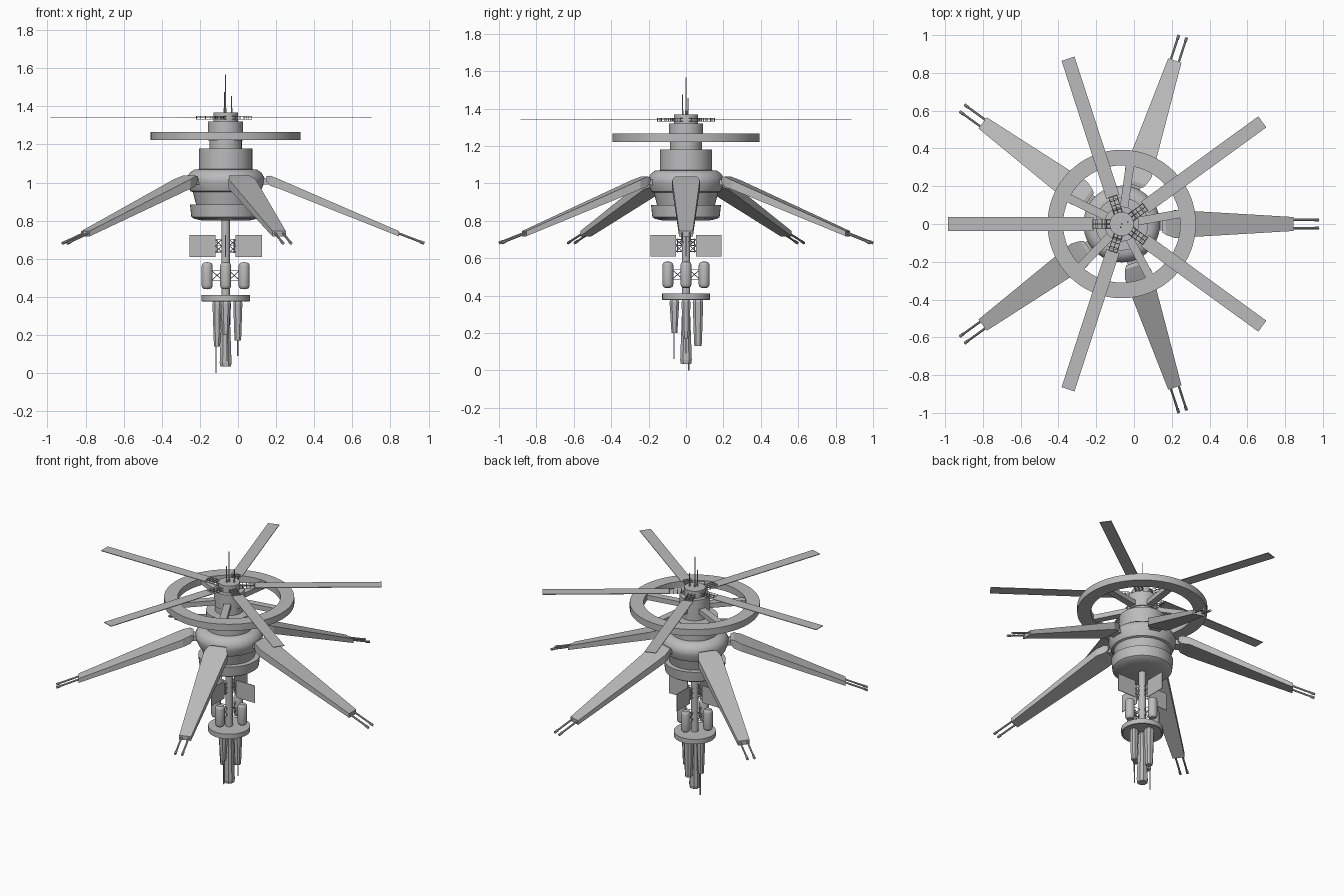
import bpy, bmesh
from math import pi, radians
from mathutils import Vector, Matrix

cube = bpy.data.objects.get("Cube")
if cube:
    bpy.data.objects.remove(cube, do_unlink=True)

AXIS_X = -0.065
hull = bpy.data.materials.new("hull grey")
hull.use_nodes = True
hull.diffuse_color = (0.5, 0.5, 0.5, 1)
hull.node_tree.nodes["Principled BSDF"].inputs["Base Color"].default_value = (0.5, 0.5, 0.5, 1)


def finish(bm, name, angles=(0,), smooth=False):
    """Turn a bmesh into objects, one per angle about the station axis."""
    bmesh.ops.recalc_face_normals(bm, faces=bm.faces)
    mesh = bpy.data.meshes.new(name)
    bm.to_mesh(mesh)
    bm.free()
    mesh.materials.append(hull)
    for i, angle in enumerate(angles):
        label = name if len(angles) == 1 else f"{name}_{i + 1}"
        ob = bpy.data.objects.new(label, mesh)
        bpy.context.collection.objects.link(ob)
        ob.location.x = AXIS_X
        ob.rotation_euler.z = radians(angle)
    if smooth:
        bpy.ops.object.select_all(action='DESELECT')
        ob.select_set(True)
        bpy.context.view_layer.objects.active = ob
        bpy.ops.object.shade_smooth_by_angle(angle=radians(35))


def around(count, start=0):
    return [start + 360 * i / count for i in range(count)]


def box(bm, lo, hi):
    lo, hi = Vector(lo), Vector(hi)
    m = Matrix.Translation((lo + hi) / 2) @ Matrix.Diagonal((*(hi - lo), 1))
    bmesh.ops.create_cube(bm, size=1, matrix=m)


def rod(bm, a, b, radius, sides=6):
    a, b = Vector(a), Vector(b)
    turn = (b - a).to_track_quat('Z', 'Y').to_matrix().to_4x4()
    bmesh.ops.create_cone(bm, cap_ends=True, segments=sides, radius1=radius, radius2=radius,
                          depth=(b - a).length, matrix=Matrix.Translation((a + b) / 2) @ turn)


def loft(bm, rings):
    """Skin a list of equal-sized point rings and cap both ends."""
    loops = [[bm.verts.new(p) for p in ring] for ring in rings]
    n = len(loops[0])
    for a, b in zip(loops, loops[1:]):
        for i in range(n):
            j = (i + 1) % n
            bm.faces.new((a[i], a[j], b[j], b[i]))
    bm.faces.new(loops[0])
    bm.faces.new(loops[-1])


def lathe(bm, profile, center=(0, 0), segments=48, closed=False):
    """Spin (radius, height) points about a vertical line."""
    verts = [bm.verts.new((center[0] + r, center[1], z)) for r, z in profile]
    edges = [bm.edges.new(p) for p in zip(verts, verts[1:])]
    if closed:
        edges.append(bm.edges.new((verts[-1], verts[0])))
    bmesh.ops.spin(bm, geom=verts + edges, cent=(*center, 0), axis=(0, 0, 1),
                   angle=2 * pi, steps=segments, use_merge=True)
    bmesh.ops.remove_doubles(bm, verts=bm.verts, dist=0.0001)


def lathed(name, profile, **kw):
    bm = bmesh.new()
    lathe(bm, profile, **kw)
    finish(bm, name, smooth=True)


# Main body and hub
lathed("main_body", [(0, 0.8), (0.12, 0.8), (0.165, 0.81), (0.18, 0.82), (0.187, 0.885),
                     (0.155, 0.885), (0.172, 0.95), (0.185, 0.955), (0.203, 1.0),
                     (0.203, 1.025), (0.19, 1.05), (0.165, 1.068), (0.14, 1.07),
                     (0.14, 1.18), (0.085, 1.18), (0.085, 1.22), (0.092, 1.22),
                     (0.092, 1.32), (0.064, 1.32), (0.064, 1.367), (0, 1.367)])

# Habitat ring and spokes
lathed("habitat_ring", [(0.31, 1.222), (0.393, 1.222), (0.393, 1.266), (0.31, 1.266)],
       segments=64, closed=True)
bm = bmesh.new()
box(bm, (0.08, -0.022, 1.228), (0.32, 0.022, 1.26))
finish(bm, "ring_spoke", around(5, 10))

# Long thin blades with lattice mounts
bm = bmesh.new()
box(bm, (0.15, -0.036, 1.338), (0.92, 0.036, 1.342))
finish(bm, "solar_blade", around(5, 36))
bm = bmesh.new()
for z in (1.332, 1.348):
    for y in (-0.022, 0, 0.022):
        rod(bm, (0.055, y, z), (0.155, y, z), 0.002, 4)
    for x in (0.08, 0.105, 0.13, 0.153):
        rod(bm, (x, -0.022, z), (x, 0.022, z), 0.002, 4)
for y in (-0.022, 0.022):
    for x in (0.08, 0.105, 0.13, 0.153):
        rod(bm, (x, y, 1.332), (x, y, 1.348), 0.002, 4)
finish(bm, "blade_lattice", around(5, 36))

# Top antennas
bm = bmesh.new()
for x, y, top in ((0, 0, 1.567), (0.032, 0.01, 1.455), (-0.006, -0.018, 1.475)):
    rod(bm, (x, y, 1.36), (x, y, top), 0.003)
    rod(bm, (x, y, 1.36), (x, y, 1.39), 0.0045)
finish(bm, "top_antennas")

# Five drooping docking arms
bm = bmesh.new()
rings = []
for r, half, top, bottom in ((0.215, 0.045, 1.033, 1.005), (0.235, 0.058, 1.036, 0.982),
                             (0.28, 0.074, 1.018, 0.968), (0.91, 0.037, 0.745, 0.717)):
    rings.append([(r, -half, bottom), (r, half, bottom), (r, half, top), (r, -half, top)])
loft(bm, rings)
box(bm, (0.15, -0.035, 0.99), (0.24, 0.035, 1.02))
finish(bm, "docking_arm", around(5))

# Twin prongs at each arm tip
bm = bmesh.new()
for y in (-0.022, 0.022):
    rod(bm, (0.88, y, 0.744), (1.042, y, 0.682), 0.006, 8)
    rod(bm, (1.02, y, 0.69), (1.043, y, 0.681), 0.008, 8)
finish(bm, "arm_prongs", around(5))

# Lower column
bm = bmesh.new()
rod(bm, (0, 0, 0.4), (0, 0, 0.81), 0.022, 24)
finish(bm, "lower_column", smooth=True)

# Four radiator panels held by small trusses
bm = bmesh.new()
box(bm, (0.053, -0.002, 0.61), (0.19, 0.002, 0.725))
finish(bm, "radiator_panel", around(4))
bm = bmesh.new()
for z in (0.635, 0.668, 0.7):
    rod(bm, (0.015, 0, z), (0.055, 0, z), 0.002, 4)
for a, b in ((0.635, 0.668), (0.668, 0.635), (0.668, 0.7), (0.7, 0.668)):
    rod(bm, (0.02, 0, a), (0.054, 0, b), 0.002, 4)
rod(bm, (0.045, 0, 0.63), (0.045, 0, 0.705), 0.003, 4)
finish(bm, "radiator_truss", around(4))

# Four rounded tanks with crossed braces
bm = bmesh.new()
for cx, cy in ((0.097, 0), (-0.097, 0), (0, 0.097), (0, -0.097)):
    lathe(bm, [(0, 0.44), (0.018, 0.442), (0.026, 0.449), (0.029, 0.46), (0.029, 0.562),
               (0.026, 0.573), (0.018, 0.58), (0, 0.582)], center=(cx, cy), segments=20)
finish(bm, "fuel_tanks", smooth=True)
bm = bmesh.new()
for a, b in ((0.485, 0.54), (0.54, 0.485), (0.54, 0.54), (0.485, 0.485)):
    rod(bm, (0.015, 0, a), (0.075, 0, b), 0.002, 4)
finish(bm, "tank_brace", around(4))

# Lower platform
lathed("lower_platform", [(0, 0.38), (0.115, 0.38), (0.12, 0.375), (0.127, 0.378),
                          (0.127, 0.41), (0, 0.41)])


# Hanging tapered modules: position, top and bottom half widths, lower end
def module(name, x, y, top, bottom, end):
    bm = bmesh.new()
    rings = []
    for half, z in ((top * 0.75, 0.385), (top, 0.365), (bottom, end + 0.02), (bottom * 0.9, end)):
        c = half * 0.5
        rings.append([(x + px, y + py, z) for px, py in
                      ((half, c), (c, half), (-c, half), (-half, c),
                       (-half, -c), (-c, -half), (c, -half), (half, -c))])
    loft(bm, rings)
    finish(bm, name)


module("core_module", 0, 0, 0.02, 0.031, 0.035)
module("left_module", 0.064, 0, 0.024, 0.018, 0.17)
module("right_module", -0.045, 0, 0.024, 0.017, 0.14)
module("front_module", 0, -0.062, 0.026, 0.017, 0.2)
module("back_module", 0, 0.064, 0.028, 0.021, 0.13)

# Probes below the modules
bm = bmesh.new()
for x, y, top, end in ((0.064, 0, 0.2, 0.09), (-0.05, 0.014, 0.2, 0), (0.008, -0.064, 0.25, 0.06)):
    rod(bm, (x, y, top), (x, y, end), 0.0035)
finish(bm, "lower_probes")
